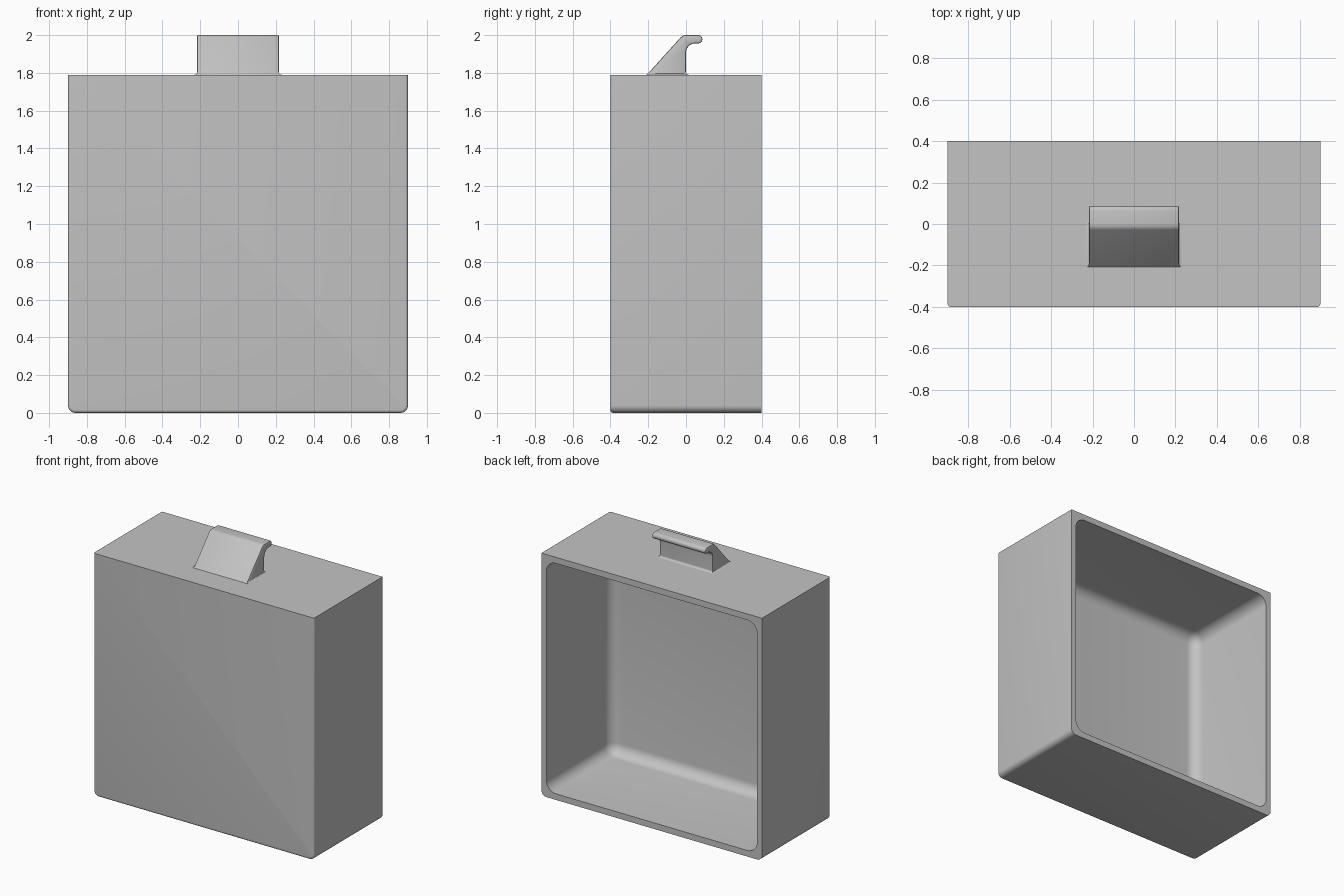
import bpy
import bmesh
from math import sin, cos, radians

cube = bpy.data.objects.get("Cube")
if cube:
    bpy.data.objects.remove(cube, do_unlink=True)

grey = bpy.data.materials.new("light grey plastic")
grey.use_nodes = True
colour = (0.55, 0.55, 0.55, 1)
grey.diffuse_color = colour
grey.node_tree.nodes["Principled BSDF"].inputs["Base Color"].default_value = colour

TOP, FRONT, BACK = 1.79, -0.4, 0.4


def finish(bm, name):
    bmesh.ops.recalc_face_normals(bm, faces=bm.faces)
    mesh = bpy.data.meshes.new(name)
    bm.to_mesh(mesh)
    bm.free()
    obj = bpy.data.objects.new(name, mesh)
    bpy.context.collection.objects.link(obj)
    mesh.materials.append(grey)
    return obj


def box(x, y0, y1, z0, z1):
    bm = bmesh.new()
    bmesh.ops.create_cube(bm, size=1)
    for v in bm.verts:
        v.co.x *= 2 * x
        v.co.y = y0 if v.co.y < 0 else y1
        v.co.z = z0 if v.co.z < 0 else z1
    return bm


def at(edge, axis, value):
    return all(abs(v.co[axis] - value) < 1e-4 for v in edge.verts)


def round_edges(bm, edges, radius, segments):
    bmesh.ops.bevel(bm, geom=edges, offset=radius, segments=segments,
                    profile=0.5, affect='EDGES', clamp_overlap=True)


def smooth(obj):
    bpy.ops.object.select_all(action='DESELECT')
    bpy.context.view_layer.objects.active = obj
    obj.select_set(True)
    bpy.ops.object.shade_smooth_by_angle(angle=radians(30))


def arc(cy, cz, r, a0, a1, n=6):
    angles = [radians(a0 + (a1 - a0) * i / n) for i in range(n + 1)]
    return [(cy + r * cos(a), cz + r * sin(a)) for a in angles]


# Shell: rounded lower corners and softened front edges
bm = box(0.9, FRONT, BACK, 0, TOP)
round_edges(bm, [e for e in bm.edges if at(e, 2, 0)
                 and abs(e.verts[0].co.y - e.verts[1].co.y) > 0.1], 0.04, 6)
round_edges(bm, [e for e in bm.edges if at(e, 1, FRONT)
                 and not at(e, 2, TOP)], 0.015, 4)
body = finish(bm, "drawer_body")

# Rounded cavity, open at the back
bm = box(0.86, FRONT + 0.04, 0.6, 0.045, TOP - 0.045)
round_edges(bm, [e for e in bm.edges if not at(e, 1, 0.6)], 0.08, 8)
cutter = finish(bm, "cavity_cutter")
cutter.hide_render = True
cut = body.modifiers.new("cavity", 'BOOLEAN')
cut.operation = 'DIFFERENCE'
cut.solver = 'EXACT'
cut.object = cutter
bpy.context.view_layer.objects.active = body
bpy.ops.object.modifier_apply(modifier=cut.name)
bpy.data.objects.remove(cutter, do_unlink=True)
smooth(body)

# Handle: sloped wedge ending in a rounded finger lip
profile = [(0, TOP - 0.005), (-0.212, TOP - 0.005)]
profile += arc(0, 1.96, 0.04, 135, 90)
profile += arc(0.065, 1.978, 0.022, 90, -90, 8)
profile += arc(0.048, 1.908, 0.048, 90, 180)
bm = bmesh.new()
side = bm.faces.new([bm.verts.new((-0.218, y, z)) for y, z in profile])
ext = bmesh.ops.extrude_face_region(bm, geom=[side])
for v in ext["geom"]:
    if isinstance(v, bmesh.types.BMVert):
        v.co.x = 0.218
round_edges(bm, [e for e in bm.edges if (at(e, 0, 0.218) or at(e, 0, -0.218))
                 and not at(e, 2, TOP - 0.005)], 0.008, 2)
smooth(finish(bm, "handle"))

# Small concave fillet where the handle meets the top
bm = bmesh.new()
rings = []
for out, up in arc(0.014, 0.014, 0.014, 180, 270, 4):
    x, z = 0.216 + out, TOP + up
    corners = [(-x, -0.208 + up), (x, -0.208 + up), (x, out), (-x, out)]
    rings.append([bm.verts.new((cx, cy, z)) for cx, cy in corners])
for a, b in zip(rings, rings[1:]):
    for i in range(4):
        j = (i + 1) % 4
        bm.faces.new((a[i], a[j], b[j], b[i]))
bm.faces.new(rings[0])
bm.faces.new(rings[-1])
smooth(finish(bm, "handle_base_fillet"))
